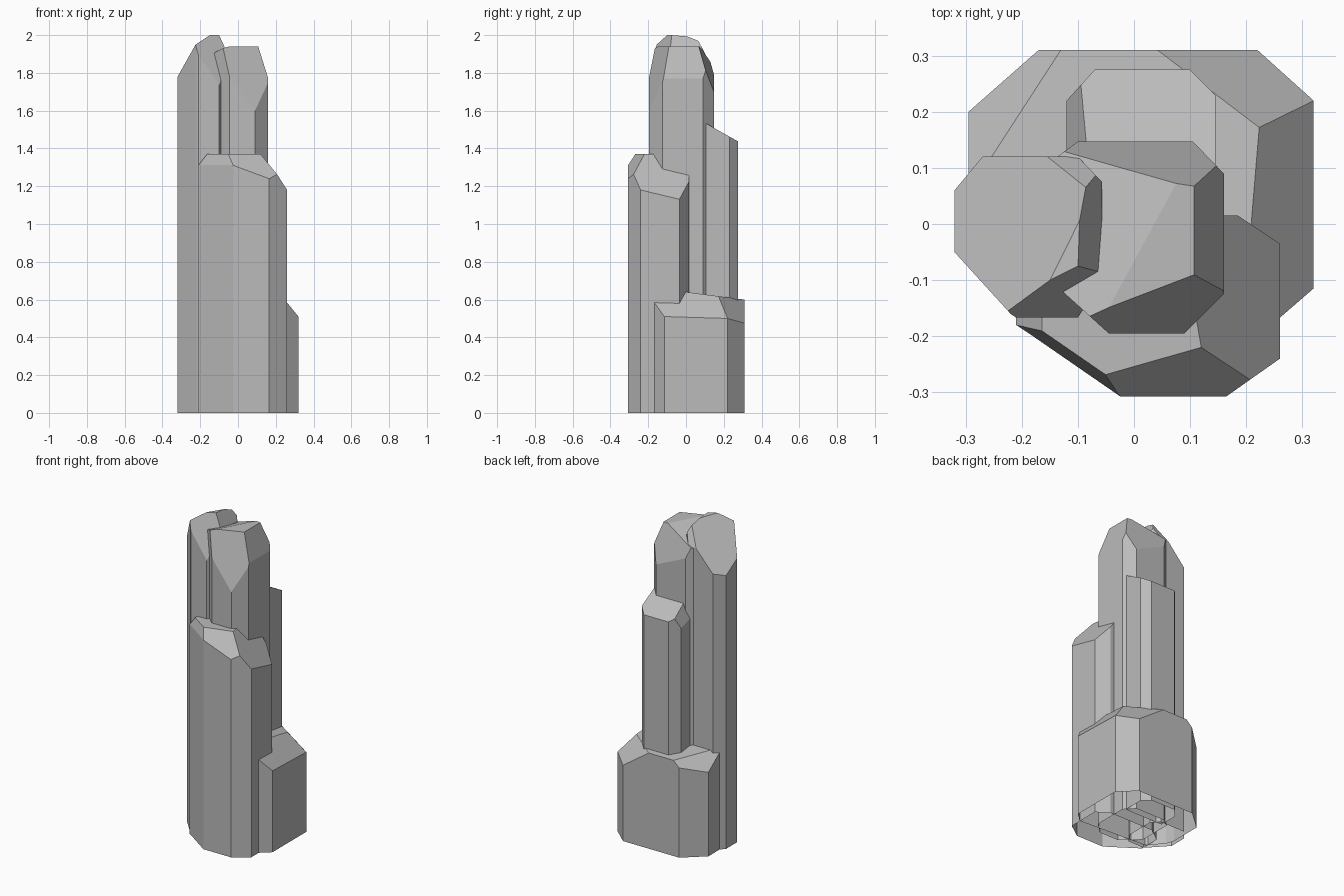
import bpy
import bmesh
from mathutils import Vector

default_cube = bpy.data.objects.get("Cube")
if default_cube:
    bpy.data.objects.remove(default_cube, do_unlink=True)

# Single stone colour
stone = bpy.data.materials.new("grey_stone")
stone.use_nodes = True
stone_colour = (0.5, 0.5, 0.5, 1)
stone.diffuse_color = stone_colour
stone.node_tree.nodes["Principled BSDF"].inputs["Base Color"].default_value = stone_colour


def pillar(name, footprint, facets):
    """Prism over the footprint, its top chipped by sloped planes, its base open.

    Each facet is a point on the plane and its slopes: (x, y, z, slope_x, slope_y).
    """
    bm = bmesh.new()
    base = bm.faces.new([bm.verts.new((x, y, 0)) for x, y in footprint])
    shaft = bmesh.ops.extrude_face_region(bm, geom=[base], use_keep_orig=True)
    top_verts = [g for g in shaft["geom"] if isinstance(g, bmesh.types.BMVert)]
    bmesh.ops.translate(bm, vec=(0, 0, 3), verts=top_verts)
    for x, y, z, slope_x, slope_y in facets:
        cut = bmesh.ops.bisect_plane(
            bm, geom=bm.verts[:] + bm.edges[:] + bm.faces[:],
            plane_co=(x, y, z), plane_no=Vector((-slope_x, -slope_y, 1)).normalized(),
            clear_outer=True)
        rim = [g for g in cut["geom_cut"] if isinstance(g, bmesh.types.BMEdge)]
        bmesh.ops.holes_fill(bm, edges=rim)
    bmesh.ops.recalc_face_normals(bm, faces=bm.faces[:])
    underside = [f for f in bm.faces if all(v.co.z < 0.001 for v in f.verts)]
    bmesh.ops.delete(bm, geom=underside, context='FACES_ONLY')
    mesh = bpy.data.meshes.new(name)
    bm.to_mesh(mesh)
    bm.free()
    mesh.materials.append(stone)
    obj = bpy.data.objects.new(name, mesh)
    bpy.context.collection.objects.link(obj)
    return obj


# Tallest pillar, on the -x side: left, crown, right, front and back facets
pillar("tallest_pillar",
       [(-.32, .06), (-.32, -.05), (-.22, -.16), (-.21, -.167), (-.1, -.167),
        (-.057, -.1), (-.057, .075), (-.1, .12), (-.27, .12)],
       [(-.32, -.05, 1.78, 1.11, -.61),
        (-.1, -.08, 2, .04, -.08),
        (-.1, 0, 2, -2.2, 0),
        (-.15, -.1, 2, -1.43, 2.86),
        (-.085, .065, 1.97, .08, -1.9)])

# Central pillar: flat crown, left crown, front, right and back facets
pillar("central_pillar",
       [(.16, .09), (.105, .147), (-.1, .147), (-.15, .11), (-.15, -.1),
        (-.045, -.195), (.09, -.195), (.16, -.125)],
       [(0, 0, 1.94, 0, 0),
        (-.04, -.14, 1.94, .35, -.19),
        (.09, -.195, 1.6, -1.33, 3.47),
        (.107, 0, 1.94, -3.2, 0),
        (.09, .07, 1.94, -.45, -3)])

# Rear pillar: sloped crown and left bevel
pillar("rear_pillar",
       [(-.07, .275), (-.12, .22), (-.12, .1), (.145, .1), (.145, .23), (.1, .275)],
       [(0, .11, 1.53, 0, -.56),
        (-.09, .2, 1.48, 2.8, -.3)])

# Front pillar: crown, front, right, front-left bevel and left tip
pillar("front_pillar",
       [(-.21, -.18), (-.18, -.2), (-.025, -.307), (.165, -.307), (.26, -.24),
        (.26, -.035), (.185, .015), (-.12, .015), (-.21, -.05)],
       [(0, 0, 1.37, 0, 0),
        (.165, -.307, 1.24, -.37, 1.3),
        (.26, -.24, 1.18, -1.39, -.24),
        (-.15, -.2, 1.37, 1.93, 2.8),
        (-.21, -.18, 1.31, 1.3, 0)])

# Wide low stump: crown, right, back-right and back-left facets
pillar("low_stump",
       [(-.295, .2), (-.17, .31), (.22, .31), (.32, .22), (.32, -.115),
        (.26, -.167), (-.2, -.14), (-.28, -.05), (-.295, 0)],
       [(0, 0, .64, 0, -.13),
        (.32, -.115, .51, -1.2, -.03),
        (.22, .31, .475, -.7, -1.05),
        (-.21, .195, .61, .94, -.74)])
